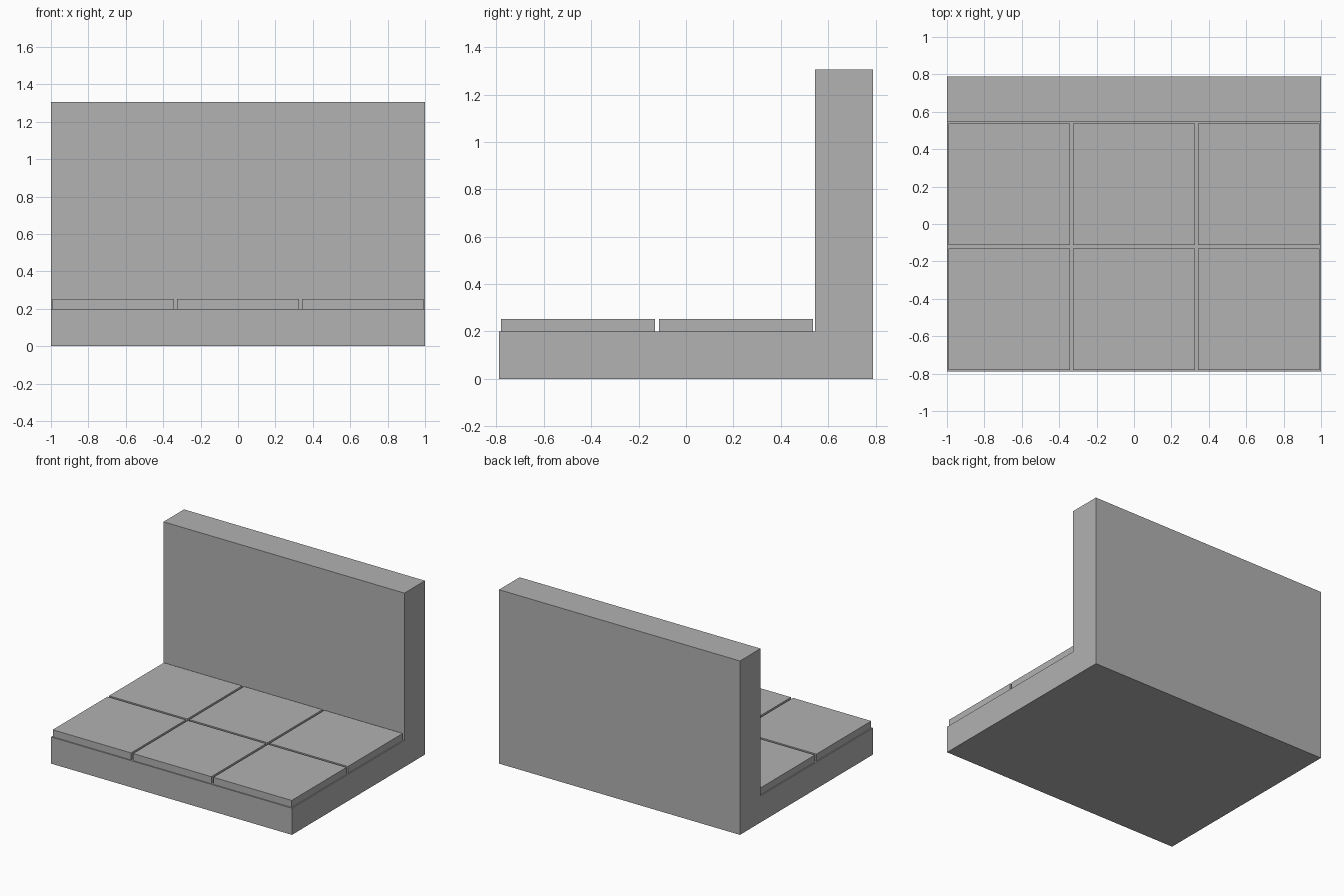
import bpy

cube = bpy.data.objects.get("Cube")
if cube:
    bpy.data.objects.remove(cube, do_unlink=True)

# Single stone colour
GREY = (0.445, 0.445, 0.445, 1.0)
stone = bpy.data.materials.new("stone_grey")
stone.use_nodes = True
stone.diffuse_color = GREY
stone.node_tree.nodes["Principled BSDF"].inputs["Base Color"].default_value = GREY

DEPTH, HEIGHT = 1.577, 1.305
FLOOR_Z, TILE_TOP = 0.2, 0.253
PITCH, TILE = 2 / 3, 0.65
FRONT = -DEPTH / 2
WALL_FRONT = FRONT + 2 * PITCH


def finish(obj, name):
    obj.name = name
    obj.data.materials.append(stone)
    return obj


def box(name, low, high):
    centre = [(a + b) / 2 for a, b in zip(low, high)]
    bpy.ops.mesh.primitive_cube_add(size=1, location=centre)
    obj = bpy.context.object
    obj.scale = [b - a for a, b in zip(low, high)]
    bpy.ops.object.transform_apply(location=False, rotation=False, scale=True)
    return finish(obj, name)


# Floor slab and back wall: one L-shaped profile swept across the width
profile = [(FRONT, 0), (-FRONT, 0), (-FRONT, HEIGHT),
           (WALL_FRONT, HEIGHT), (WALL_FRONT, FLOOR_Z), (FRONT, FLOOR_Z)]
n = len(profile)
verts = [(x, y, z) for x in (-1, 1) for y, z in profile]
faces = [tuple(reversed(range(n))), tuple(range(n, 2 * n))]
faces += [(i, (i + 1) % n, (i + 1) % n + n, i + n) for i in range(n)]
mesh = bpy.data.meshes.new("floor_and_wall")
mesh.from_pydata(verts, [], faces)
body = bpy.data.objects.new("floor_and_wall", mesh)
bpy.context.collection.objects.link(body)
finish(body, "floor_and_wall")

# Floor tiles, three across and two deep
for row, row_name in enumerate(("front", "back")):
    for col, col_name in enumerate(("right", "middle", "left")):
        x = (col - 1) * PITCH
        y = FRONT + (row + 0.5) * PITCH
        box(f"floor_tile_{row_name}_{col_name}",
            (x - TILE / 2, y - TILE / 2, FLOOR_Z),
            (x + TILE / 2, y + TILE / 2, TILE_TOP))
